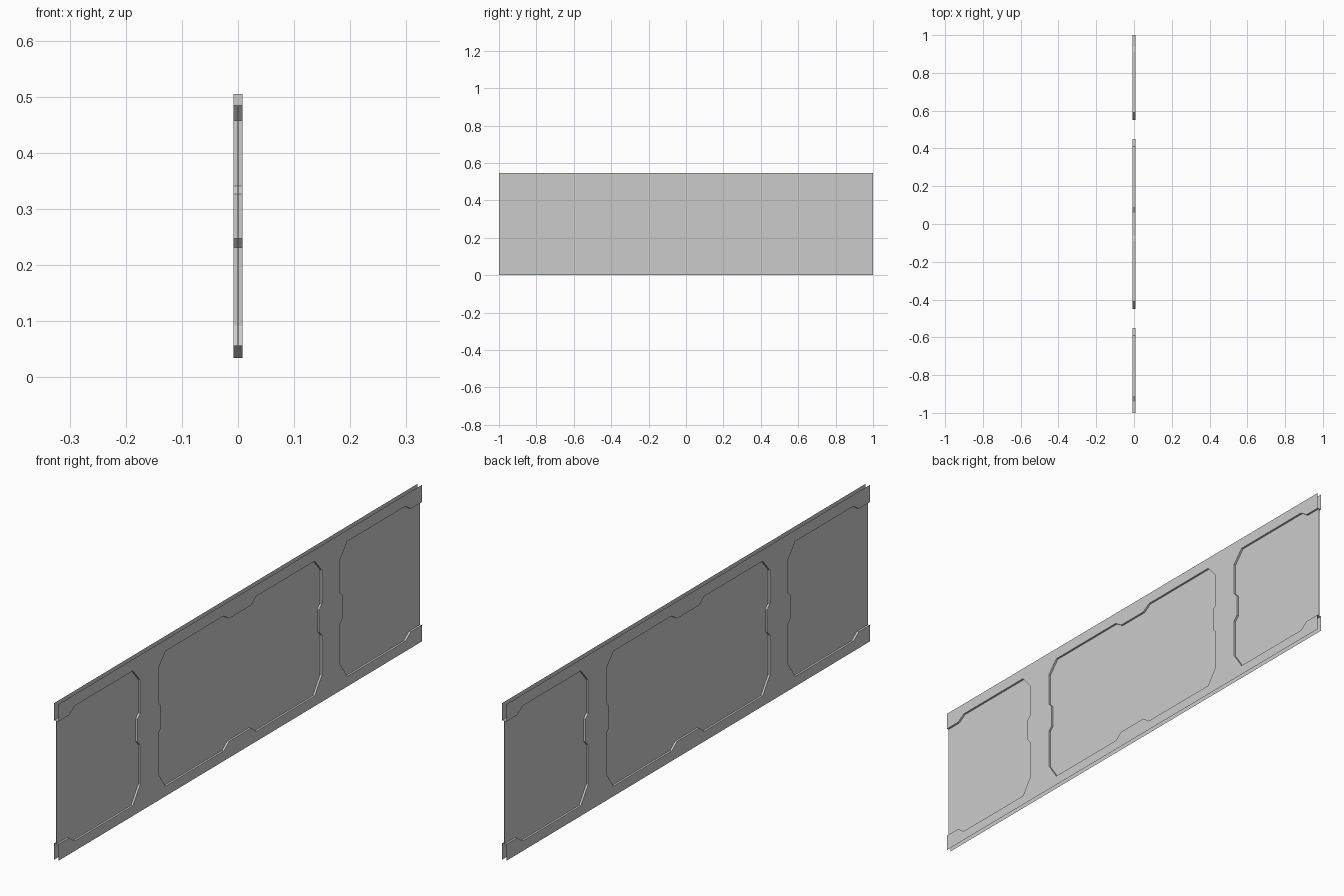
import bpy, bmesh

if "Cube" in bpy.data.objects:
    bpy.data.objects.remove(bpy.data.objects["Cube"])

T = 0.008       # half thickness of the frame
P = 0.001       # half thickness of the recessed panels
TOP = 0.545

# right half of the centre opening, from bottom middle to top middle (y, z)
centre = [(0, 0.057), (0.06, 0.057), (0.09, 0.035), (0.41, 0.035), (0.45, 0.093),
          (0.45, 0.232), (0.435, 0.248), (0.435, 0.327), (0.45, 0.341),
          (0.45, 0.458), (0.41, 0.505), (0.09, 0.505), (0.06, 0.485), (0, 0.485)]
# opening that runs off the end, from bottom to top
side = [(1, 0.057), (0.94, 0.057), (0.91, 0.035), (0.59, 0.035), (0.55, 0.093),
        (0.55, 0.232), (0.565, 0.248), (0.565, 0.327), (0.55, 0.341),
        (0.55, 0.458), (0.59, 0.505), (0.91, 0.505), (0.94, 0.485), (1, 0.485)]


def mirrored(pts):
    return [(-y, z) for y, z in pts]


def ring(bm, pts, x):
    return [bm.verts.new((x, y, z)) for y, z in pts]


def finish(bm, name):
    bmesh.ops.remove_doubles(bm, verts=bm.verts, dist=1e-5)
    bmesh.ops.recalc_face_normals(bm, faces=bm.faces)
    # front sheet must face outward
    front = max(bm.faces, key=lambda f: f.calc_center_median().x)
    if front.normal.x < 0:
        bmesh.ops.reverse_faces(bm, faces=bm.faces)
    bmesh.ops.triangulate(bm, faces=[f for f in bm.faces if len(f.verts) > 4])
    me = bpy.data.meshes.new(name)
    bm.to_mesh(me)
    bm.free()
    ob = bpy.data.objects.new(name, me)
    bpy.context.collection.objects.link(ob)


# Frame: two sheets joined only by the walls of the openings
bm = bmesh.new()
half = [(0, 0), (1, 0)] + side + [(1, TOP), (0, TOP)] + centre[::-1]
for flip in (False, True):
    conv = mirrored if flip else list
    for x in (-T, T):
        bm.faces.new(ring(bm, conv(half), x))
    for line in (centre, side):
        a, b = ring(bm, conv(line), -T), ring(bm, conv(line), T)
        for i in range(len(a) - 1):
            bm.faces.new((a[i], a[i + 1], b[i + 1], b[i]))
finish(bm, "wall_frame")


# Thin panels set in the middle of each opening
def panel(name, pts):
    bm = bmesh.new()
    a, b = ring(bm, pts, -P), ring(bm, pts, P)
    bm.faces.new(a)
    bm.faces.new(b)
    for i in range(len(pts)):
        j = (i + 1) % len(pts)
        bm.faces.new((a[i], a[j], b[j], b[i]))
    finish(bm, name)


panel("centre_panel", centre + mirrored(centre)[-2:0:-1])
panel("right_panel", side)
panel("left_panel", mirrored(side))
